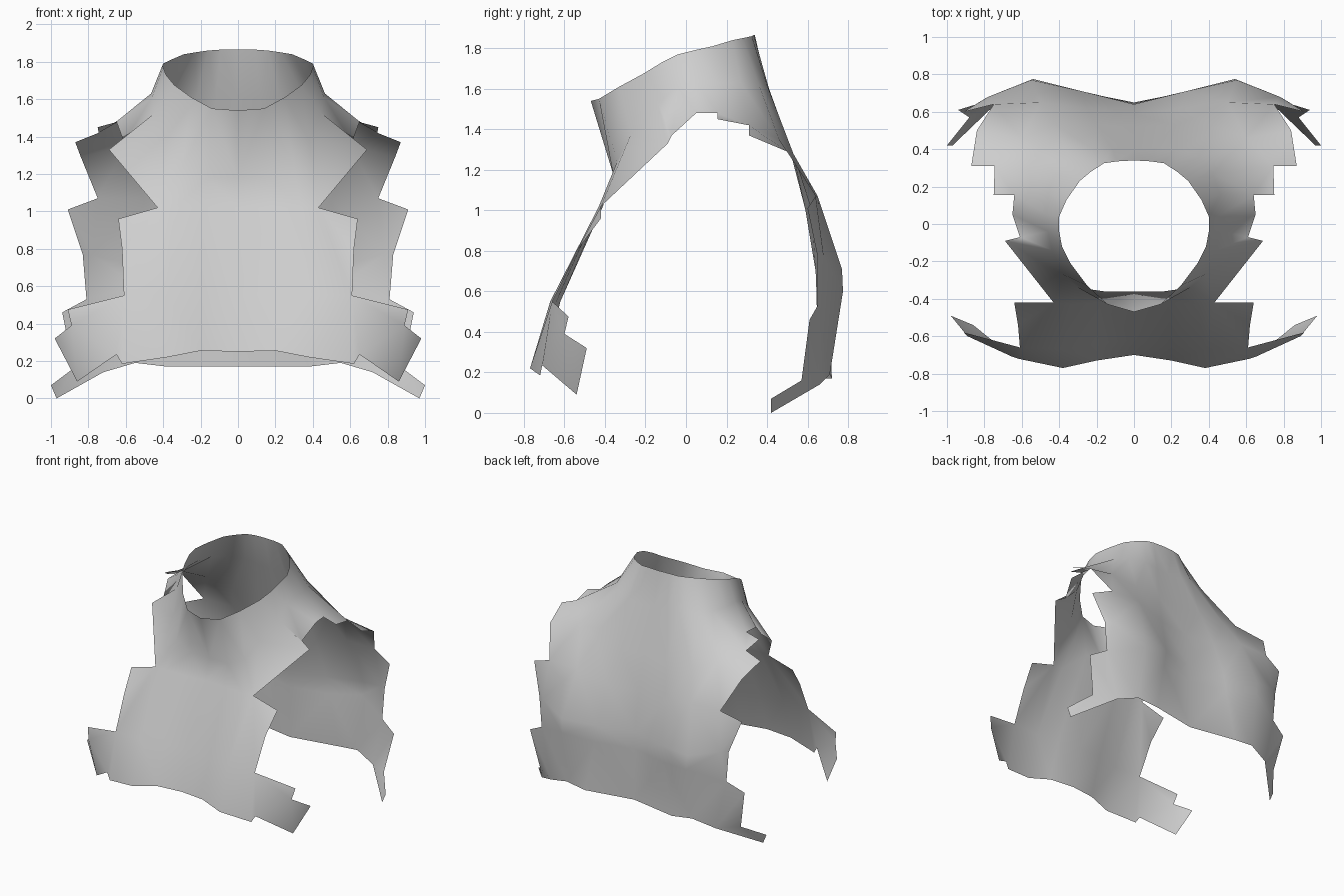
import bpy
import bmesh
from mathutils import Vector

default_cube = bpy.data.objects.get("Cube")
if default_cube:
    bpy.data.objects.remove(default_cube, do_unlink=True)


def make_material(name, colour):
    material = bpy.data.materials.new(name)
    material.use_nodes = True
    material.diffuse_color = colour
    for node in material.node_tree.nodes:
        if node.type == "BSDF_PRINCIPLED":
            node.inputs["Base Color"].default_value = colour
    return material


def add_patch(bm, points):
    """Fill one outline with a face."""
    bm.faces.new([bm.verts.new(Vector(point)) for point in points])


def loft(bm, columns):
    """Join neighbouring columns of points with quads."""
    for left, right in zip(columns, columns[1:]):
        for row in range(len(left) - 1):
            add_patch(bm, (left[row], right[row], right[row + 1], left[row + 1]))


# Corners shared by several parts of the shell
front_notch = (.43, -.42, 1.02)
front_waist = (.61, -.66, .55)
front_hem = (.62, -.72, .185)
hem_nick = (.65, -.71, .235)
front_tab = (.89, -.6, .39)
shoulder_step = (.64, .155, 1.48)
shoulder_back = (.745, .31, 1.42)
blade = (.6, .46, 1.35)
back_notch = (.75, .64, 1.07)
back_side = (.78, .68, .77)
back_waist = (.81, .65, .53)
back_tab = (.88, .57, .16)
back_hem = (.72, .66, .14)

# Front panel, from the middle outward, each column runs collar to hem
front_columns = [
    [(0, -.47, 1.54), (0, -.36, 1.18), (0, -.41, 1.02), (0, -.62, .55), (0, -.7, .25)],
    [(.14, -.43, 1.55), (.16, -.36, 1.18), (.18, -.42, 1.02), (.2, -.64, .55), (.2, -.73, .255)],
    [(.25, -.33, 1.61), (.3, -.34, 1.24), (.34, -.43, 1.02), (.38, -.67, .55), (.38, -.77, .22)],
    [(.34, -.21, 1.675), (.38, -.27, 1.38), front_notch, front_waist, front_hem],
]

# Back panel, from the side inward, each column runs collar to hem
back_columns = [
    [(.23, .28, 1.85), (.35, .36, 1.62), blade, back_notch, back_side, back_waist, back_hem],
    [(.16, .325, 1.86), (.22, .4, 1.62), (.42, .53, 1.28), (.5, .65, 1.07),
     (.55, .77, .71), (.54, .775, .6), (.55, .71, .19)],
    [(.09, .335, 1.865), (.12, .41, 1.6), (.2, .53, 1.27), (.25, .62, 1),
     (.28, .71, .7), (.3, .71, .57), (.38, .72, .17)],
    [(0, .34, 1.865), (0, .4, 1.6), (0, .52, 1.27), (0, .59, 1),
     (0, .64, .7), (0, .645, .57), (0, .65, .17)],
]

# Shoulder yoke, collar to armhole, joining the two panels
yoke_columns = [
    front_columns[-1][:3],
    [(.385, -.12, 1.73), (.44, -.14, 1.53), (.69, -.09, 1.33)],
    [(.4, -.04, 1.77), (.46, -.04, 1.61), (.61, -.07, 1.37)],
    [(.4, .04, 1.79), (.465, .05, 1.63), (.65, .05, 1.48)],
    [(.36, .13, 1.81), (.46, .16, 1.63), shoulder_step],
    [(.29, .23, 1.84), (.42, .27, 1.63), shoulder_back],
    back_columns[0][:3],
]

# Jagged tabs along the armholes and hem
tabs = [
    [front_notch, (.64, -.42, .96), (.62, -.54, .8), front_waist],
    [front_waist, (.91, -.58, .475), front_tab, hem_nick, front_hem],
    [front_tab, (.98, -.49, .32), (.86, -.54, .09), hem_nick],
    [shoulder_step, (.75, .155, 1.45), shoulder_back],
    [shoulder_back, (.87, .31, 1.37), (.84, .5, 1.29), blade],
    [blade, (.84, .5, 1.29), back_notch],
    [back_notch, (.91, .6, 1.01), (.83, .65, .77), back_side],
    [back_side, (.83, .65, .77), back_waist],
    [back_waist, (.94, .61, .46), back_tab, back_hem],
    [back_tab, (1, .42, .07), (.97, .42, 0), back_hem],
]

# Assemble one half of the shell and weld its seams
bm = bmesh.new()
for columns in (front_columns, yoke_columns, back_columns):
    loft(bm, columns)
for outline in tabs:
    add_patch(bm, outline)
bmesh.ops.remove_doubles(bm, verts=bm.verts[:], dist=.0005)
bmesh.ops.triangulate(bm, faces=bm.faces[:])
bmesh.ops.recalc_face_normals(bm, faces=bm.faces[:])

# Turn the cloth so that its outer side faces away from the body
front_face = min(bm.faces, key=lambda face: face.calc_center_median().y)
if front_face.normal.y > 0:
    bmesh.ops.reverse_faces(bm, faces=bm.faces[:])
for face in bm.faces:
    face.smooth = True

mesh = bpy.data.meshes.new("vest_shell")
bm.to_mesh(mesh)
bm.free()
mesh.materials.append(make_material("light grey", (.62, .62, .62, 1)))
vest = bpy.data.objects.new("vest_shell", mesh)
bpy.context.collection.objects.link(vest)

# Mirror the half across the middle
mirror = vest.modifiers.new("Mirror", "MIRROR")
mirror.use_axis[0] = True
mirror.use_clip = True
mirror.merge_threshold = .001
